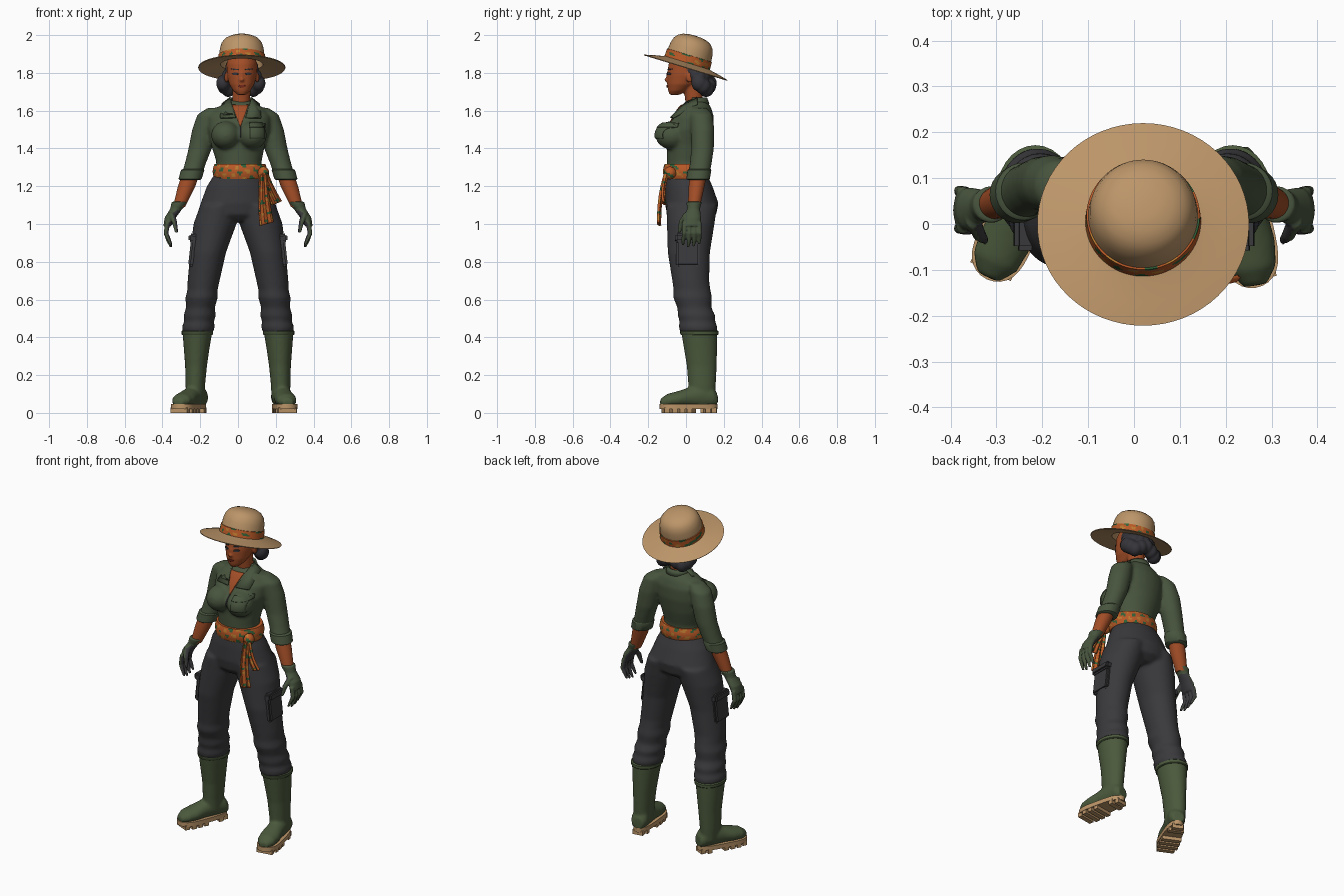
import bpy, bmesh
from math import sin, cos, pi, radians, sqrt
from mathutils import Matrix, Vector

if "Cube" in bpy.data.objects:
    bpy.data.objects.remove(bpy.data.objects["Cube"])


def material(name, *rgb):
    m = bpy.data.materials.new(name)
    m.use_nodes = True
    m.diffuse_color = (*rgb, 1)
    node = next(n for n in m.node_tree.nodes if n.type == 'BSDF_PRINCIPLED')
    node.inputs["Base Color"].default_value = (*rgb, 1)
    node.inputs["Roughness"].default_value = 0.8
    return m


STRAW = material("straw", .5, .3, .14)
ORANGE = material("orange cloth", .48, .1, .02)
OCHRE = material("ochre print", .5, .2, .03)
LEAF = material("leaf print", .03, .12, .04)
SKIN = material("brown skin", .36, .075, .02)
HAIR = material("dark hair", .035, .035, .042)
SHIRT = material("olive shirt", .065, .09, .048)
CHARCOAL = material("charcoal cloth", .042, .042, .046)
RUBBER = material("green rubber", .07, .1, .045)
LIP = material("lips", .2, .025, .012)
PRINT = [ORANGE, OCHRE, LEAF]


def print_rule(c, n):
    a = sin(c.x * 70 + c.z * 50) * cos(c.z * 90 - c.x * 30 + c.y * 60)
    return 2 if a > .6 else 1 if a < -.6 else 0


def finish(name, bm, mats, voxel=0, rule=None, smooth=5):
    """Turn a bmesh into an object; a voxel size fuses its pieces into one skin."""
    bmesh.ops.recalc_face_normals(bm, faces=bm.faces)
    me = bpy.data.meshes.new(name)
    bm.to_mesh(me)
    bm.free()
    ob = bpy.data.objects.new(name, me)
    bpy.context.collection.objects.link(ob)
    if voxel:
        r = ob.modifiers.new("fuse", 'REMESH')
        r.mode, r.voxel_size = 'VOXEL', voxel
        s = ob.modifiers.new("soften", 'SMOOTH')
        s.iterations = smooth
        dg = bpy.context.evaluated_depsgraph_get()
        me = bpy.data.meshes.new_from_object(ob.evaluated_get(dg))
        ob.modifiers.clear()
        ob.data = me
    me.materials.clear()
    for m in mats:
        me.materials.append(m)
    for p in me.polygons:
        p.material_index = rule(p.center, p.normal) if rule else 0
    bpy.ops.object.select_all(action='DESELECT')
    ob.select_set(True)
    bpy.context.view_layer.objects.active = ob
    bpy.ops.object.shade_smooth_by_angle(angle=radians(80 if voxel else 40))
    return ob


def loft(bm, rings, n=28, side=False, flip=1, caps=True):
    """Skin ellipses (x, y, z, a, b), lying flat or facing along y."""
    rows = []
    for x, y, z, a, b in rings:
        ts = [2 * pi * i / n for i in range(n)]
        rows.append([bm.verts.new((x * flip + a * cos(t), y + (0 if side else b * sin(t)),
                                   z + (b * sin(t) if side else 0))) for t in ts])
    for r, q in zip(rows, rows[1:]):
        for i in range(n):
            bm.faces.new((r[i], r[(i + 1) % n], q[(i + 1) % n], q[i]))
    if caps:
        bm.faces.new(rows[0])
        bm.faces.new(rows[-1])


def ball(bm, loc, size):
    m = Matrix.Translation(loc) @ Matrix.Diagonal((*size, 1))
    bmesh.ops.create_uvsphere(bm, u_segments=20, v_segments=12, radius=1, matrix=m)


def box(bm, loc, size, rot=None):
    m = Matrix.Translation(loc) @ (rot or Matrix()) @ Matrix.Diagonal((*size, 1))
    return bmesh.ops.create_cube(bm, size=1, matrix=m)["verts"]


def thicken(ob, depth):
    s = ob.modifiers.new("thickness", 'SOLIDIFY')
    s.thickness, s.offset = depth, 0


def patch(name, target, x, z, w, h, mat, shape=lambda u, v: (u, v), lift=.003):
    """Lay a thin plate over the front of the target."""
    bm = bmesh.new()
    bmesh.ops.create_grid(bm, x_segments=10, y_segments=10, size=1)
    bpy.context.view_layer.update()
    for v in bm.verts:
        a, b = shape(v.co.x, v.co.y)
        px, pz = x + a * w / 2, z + b * h / 2
        hit, spot, _, _ = target.ray_cast(Vector((px, -1, pz)), Vector((0, 1, 0)))
        v.co = (px, (spot.y if hit else 0) - lift, pz)
    thicken(finish(name, bm, [mat]), .005)


def disc(u, v):
    return u * sqrt(1 - v * v / 2), v * sqrt(1 - u * u / 2)


def ribbon(name, a, b, c, w0, w1):
    bm = bmesh.new()
    rows = []
    for i in range(25):
        t = i / 24
        p = Vector(a) * (1 - t) ** 2 + Vector(b) * 2 * t * (1 - t) + Vector(c) * t * t
        w = w0 + (w1 - w0) * t
        rows.append([bm.verts.new(p + Vector((w * (j / 8 - .5), .006 * sin(j * 1.6), .02 * t * j / 8)))
                     for j in range(9)])
    for r, q in zip(rows, rows[1:]):
        for j in range(8):
            bm.faces.new((r[j], r[j + 1], q[j + 1], q[j]))
    thicken(finish(name, bm, PRINT, rule=print_rule), .01)


# Hat: turned crown and brim, tilted back
TILT = Matrix.Translation((.02, 0, 1.832)) @ Matrix.Rotation(radians(-17), 4, 'X')
def turned(name, profile, mats, rule=None, n=64):
    bm = bmesh.new()
    loft(bm, [(0, 0, z, r, r) for r, z in profile], n, caps=False)
    bmesh.ops.remove_doubles(bm, verts=bm.verts, dist=.0001)
    bmesh.ops.transform(bm, matrix=TILT, verts=bm.verts)
    return finish(name, bm, mats, rule=rule)

turned("sun_hat", [(0, .16), (.09, .13), (.112, .012), (.17, .002), (.229, -.007), (.231, -.003),
                   (.18, .01), (.14, .018), (.121, .024), (.12, .06), (.116, .1), (.107, .13),
                   (.09, .151), (.065, .164), (.035, .17), (0, .172)], [STRAW])
turned("hat_band", [(.119, .02)] + [(.126 - i * .0004, .022 + i * .007) for i in range(7)] + [(.117, .065)],
       PRINT, print_rule, 110)

# Head with nose, ears and neck
bm = bmesh.new()
loft(bm, [(.02, -.06, 1.684, .022, .026), (.02, -.045, 1.705, .046, .05), (.02, -.022, 1.74, .067, .078),
          (.02, -.002, 1.79, .079, .098), (.02, .008, 1.85, .081, .1), (.02, .015, 1.91, .06, .075)])
loft(bm, [(.014, .045, 1.56, .06, .055), (.016, .045, 1.63, .047, .046), (.02, .035, 1.74, .048, .05)])
ball(bm, (.02, -.1, 1.763), (.013, .015, .011))
ball(bm, (.02, -.093, 1.785), (.008, .013, .025))
for s in (1, -1):
    ball(bm, (.02 + s * .082, .02, 1.775), (.01, .02, .028))
head = finish("head", bm, [SKIN], .006, smooth=4)
for s, side in ((1, "left"), (-1, "right")):
    patch(side + "_eye", head, .02 + s * .034, 1.795, .03, .014, HAIR, disc)
    patch(side + "_brow", head, .02 + s * .036, 1.819, .036, .006, HAIR, lambda u, v, s=s: (u, v + s * u * .5))
patch("mouth", head, .02, 1.73, .038, .013, LIP, disc)

# Hair: cap plus a row of curls around the nape
bm = bmesh.new()
ball(bm, (.02, .042, 1.82), (.089, .085, .085))
for i in range(9):
    t = pi * i / 8
    ball(bm, (.015 + .094 * cos(t), .07 + .052 * sin(t), 1.73 + .015 * cos(t * 4)), (.037, .042, .043))
    ball(bm, (.02 + .08 * cos(t), .05 + .065 * sin(t), 1.785), (.026, .03, .032))
finish("curled_hair", bm, [HAIR], .007, smooth=2)

# Shirt: torso, bust and sleeves fused together
bm = bmesh.new()
loft(bm, [(.005, .005, 1.25, .125, .105), (.005, .004, 1.33, .12, .105), (0, .015, 1.42, .143, .118),
          (.005, .025, 1.5, .163, .122), (.008, .04, 1.57, .165, .107), (.01, .048, 1.615, .125, .085),
          (.014, .058, 1.655, .055, .052)], 36)
for s in (1, -1):
    ball(bm, (.005 + s * .07, -.075, 1.47), (.078, .088, .075))
    loft(bm, [(.12, .07, 1.615, .04, .04), (.155, .08, 1.58, .06, .06), (.178, .088, 1.5, .065, .063),
              (.2, .088, 1.4, .062, .06), (.226, .078, 1.32, .056, .058), (.248, .066, 1.25, .055, .058)], flip=s)
shirt = finish("shirt", bm, [SHIRT], .009, smooth=7)
patch("open_neckline", shirt, .012, 1.572, .085, .115, SKIN, lambda u, v: (u * (v + 1.02) / 2, v))
patch("placket", shirt, .012, 1.488, .007, .06, CHARCOAL)
patch("chest_pocket", shirt, .102, 1.49, .075, .075, SHIRT, lift=.004)
patch("chest_pocket_flap", shirt, .102, 1.523, .081, .024, SHIRT, lift=.008)

# Collar band and folded points
bm = bmesh.new()
loft(bm, [(.014, .056, 1.635, .068, .064), (.015, .056, 1.668, .055, .052)], caps=False)
for f in [f for f in bm.faces if f.calc_center_median().y < .03]:
    bm.faces.remove(f)
for s in (1, -1):
    pts = [(.054, .06, 1.67), (.05, -.004, 1.642), (.026, -.083, 1.563), (.108, -.066, 1.562), (.1, .06, 1.635)]
    bm.faces.new([bm.verts.new((.014 + s * x, y, z)) for x, y, z in pts])
thicken(finish("collar", bm, [SHIRT]), .008)

# Forearms, rolled cuffs, gloves
for s, side in ((1, "left"), (-1, "right")):
    bm = bmesh.new()
    loft(bm, [(.245, .068, 1.28, .045, .045), (.272, .056, 1.2, .046, .042), (.312, .042, 1.09, .032, .032)], flip=s)
    finish(side + "_forearm", bm, [SKIN])
    bm = bmesh.new()
    loft(bm, [(.236, .073, 1.292, .055, .057), (.24, .071, 1.285, .062, .063), (.254, .064, 1.238, .061, .062),
              (.255, .064, 1.232, .052, .053)], flip=s)
    finish(side + "_rolled_cuff", bm, [SHIRT])
    bm = bmesh.new()
    loft(bm, [(.309, .043, 1.118, .042, .041), (.318, .041, 1.095, .038, .037), (.327, .04, 1.08, .032, .034),
              (.358, .034, 1.035, .03, .046), (.374, .03, .99, .021, .048)], flip=s)
    for k in range(4):
        y, drop = .03 + (k - 1.5) * .026, .012 * abs(k - 1.3)
        loft(bm, [(.372, y, 1.01, .014, .013), (.381, y * 1.05, .95, .013, .012),
                  (.368, y * 1.1 - .004, .905 + drop, .011, .011), (.354, y * 1.1 - .007, .872 + drop, .007, .007)],
             12, flip=s)
    loft(bm, [(.352, .01, 1.06, .017, .02), (.338, -.022, 1.015, .015, .016), (.325, -.036, .955, .009, .009)], 12, flip=s)
    finish(side + "_glove", bm, [SHIRT, CHARCOAL], .005, smooth=3,
           rule=lambda c, n, s=s: int(n.x * s < -.2 and c.z < 1.075))

# Trousers with gathered knees
bm = bmesh.new()
loft(bm, [(.004, .003, 1.27, .125, .106), (0, .015, 1.2, .165, .125), (0, .03, 1.11, .198, .142),
          (0, .03, 1.05, .19, .13), (0, .025, 1.015, .12, .09)], 36)
for s in (1, -1):
    loft(bm, [(.1, .03, 1.1, .1, .135), (.122, .025, 1, .114, .126), (.158, .015, .85, .095, .112),
              (.182, .025, .7, .085, .098), (.188, .032, .65, .08, .098), (.193, .035, .61, .086, .103),
              (.199, .045, .555, .076, .09), (.203, .056, .515, .086, .1), (.206, .06, .485, .078, .094),
              (.21, .064, .455, .088, .103), (.212, .066, .425, .08, .097)], flip=s)
finish("trousers", bm, [CHARCOAL], .01, smooth=5)

# Cargo pockets
for s, side in ((1, "left"), (-1, "right")):
    bm = bmesh.new()
    lean = Matrix.Rotation(-s * .11, 4, 'Y')
    box(bm, (s * .238, .01, .855), (.035, .125, .16), lean)
    box(bm, (s * .238, .01, .925), (.048, .135, .045), lean)
    bmesh.ops.bevel(bm, geom=bm.edges[:], offset=.01, segments=2, affect='EDGES')
    finish(side + "_cargo_pocket", bm, [CHARCOAL])

# Waist sash, knot and tails
bm = bmesh.new()
loft(bm, [(.01, .002, 1.238 + i * .01, .135 + .009 * sin(pi * i / 8), .115 + .009 * sin(pi * i / 8))
          for i in range(9)], 90)
finish("waist_sash", bm, PRINT, rule=print_rule)
bm = bmesh.new()
ball(bm, (.135, -.085, 1.27), (.03, .032, .034))
finish("sash_knot", bm, PRINT, rule=print_rule)
ribbon("long_sash_tail", (.135, -.105, 1.27), (.13, -.145, 1.14), (.152, -.142, .99), .035, .07)
ribbon("short_sash_tail", (.14, -.1, 1.27), (.17, -.13, 1.17), (.205, -.115, 1.1), .03, .05)

# Rubber boots with lugged soles
def half_width(y):
    t = max(-1, min(1, (y + .072) / .155))
    return (.052 - .01 * t) * (1 - abs(t) ** 4) ** .5

for s, side, turn, ax in ((1, "left", 9, .23), (-1, "right", -25, -.225)):
    place = Matrix.Translation((ax, .085, 0)) @ Matrix.Rotation(radians(turn), 4, 'Z')
    bm = bmesh.new()
    loft(bm, [(0, .08, .07, .034, .035), (0, .055, .085, .048, .055), (0, 0, .092, .05, .068),
              (0, -.07, .082, .051, .052), (0, -.13, .072, .058, .043), (0, -.185, .065, .052, .036),
              (0, -.222, .055, .026, .02)], side=True)
    bmesh.ops.transform(bm, matrix=place, verts=bm.verts)
    loft(bm, [(.226, .085, .07, .048, .068), (.226, .085, .15, .052, .073), (.222, .083, .25, .058, .079),
              (.219, .077, .34, .068, .088), (.215, .07, .43, .079, .096)], flip=s)
    finish(side + "_boot", bm, [RUBBER], .008, smooth=4)
    bm = bmesh.new()
    loft(bm, [(.215, .071, .412, .079, .097), (.215, .071, .416, .083, .101), (.215, .07, .432, .084, .102),
              (.215, .07, .436, .079, .097)], flip=s)
    finish(side + "_boot_rim", bm, [RUBBER])
    bm = bmesh.new()
    ys = [-.072 + .155 * cos(pi * i / 20) for i in range(21)]
    edge = [(half_width(y) * 1.1, y) for y in ys] + [(-half_width(y) * 1.1, y) for y in ys[-2:0:-1]]
    base = bm.faces.new([bm.verts.new((x, y, .02)) for x, y in edge])
    top = bmesh.ops.extrude_face_region(bm, geom=[base])["geom"]
    bmesh.ops.translate(bm, vec=(0, 0, .026), verts=[v for v in top if isinstance(v, bmesh.types.BMVert)])
    for y in (.06, .025, -.075, -.115, -.155, -.195):
        box(bm, (0, y, .014), (half_width(y) * 2.1, .027, .028))
    bmesh.ops.transform(bm, matrix=place, verts=bm.verts)
    finish(side + "_sole", bm, [STRAW])
